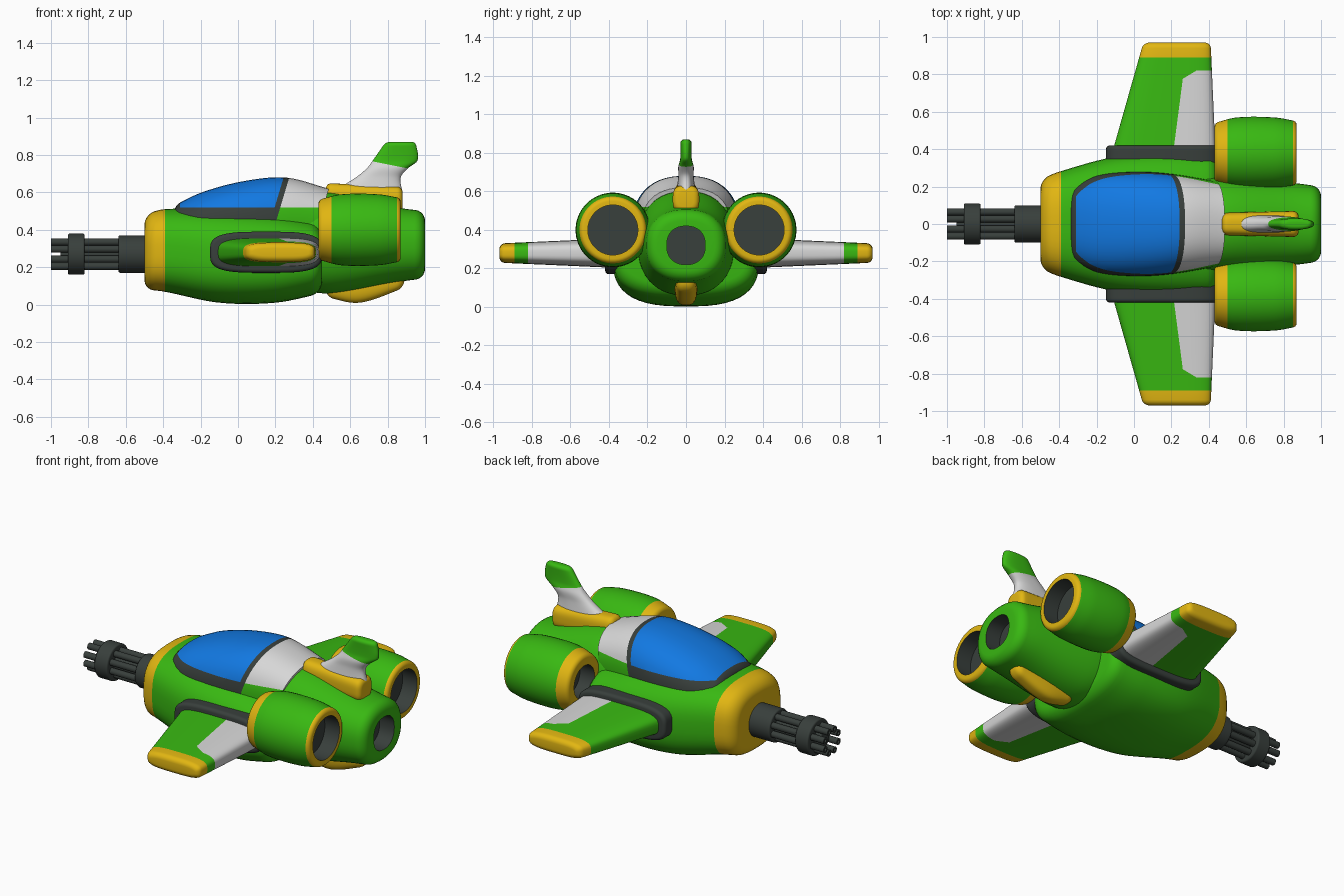
import bpy, bmesh, math
from mathutils import Vector

if "Cube" in bpy.data.objects:
    bpy.data.objects.remove(bpy.data.objects["Cube"])

COLOURS = {
    "green": (.04, .48, .006),
    "yellow": (.76, .47, .006),
    "blue": (.006, .19, .76),
    "white": (.68, .68, .68),
    "dark": (.04, .05, .045),
}
NAMES = list(COLOURS)
AFT, OUT, UP = Vector((1, 0, 0)), Vector((0, 1, 0)), Vector((0, 0, 1))


def make_material(label, rgb):
    material = bpy.data.materials.new(label)
    material.use_nodes = True
    material.diffuse_color = (*rgb, 1)
    shader = material.node_tree.nodes["Principled BSDF"]
    shader.inputs["Base Color"].default_value = (*rgb, 1)
    return material


MATERIALS = [make_material(label, rgb) for label, rgb in COLOURS.items()]


def section_at(rows, t):
    """Smoothly interpolate the cross-section at position t."""
    last = len(rows) - 1

    def slope(k):
        before, after = rows[max(k - 1, 0)], rows[min(k + 1, last)]
        return (after - before) / (after[0] - before[0])

    i = max(k for k in range(last) if rows[k][0] <= t)
    start, end = rows[i], rows[i + 1]
    length = end[0] - start[0]
    u = (t - start[0]) / length
    bend = (1 - u) * slope(i) - u * slope(i + 1)
    return start + (end - start) * u * u * (3 - 2 * u) + bend * length * u * (1 - u)


def rounded_sections(rows, ends, steps):
    """Sample along the part and round its two ends with quarter-circle fillets."""
    first, last = rows[0][0], rows[-1][0]
    samples = {first + (last - first) * k / steps: 0 for k in range(steps + 1)}
    for origin, direction, radius in ((first, 1, ends[0]), (last, -1, ends[1])):
        if radius:
            samples = {t: i for t, i in samples.items() if abs(t - origin) > radius}
            for k in range(6):
                angle = math.pi / 2 * k / 5
                t = origin + direction * radius * (1 - math.cos(angle))
                samples[t] = radius * (1 - math.sin(angle))
    sections = []
    for t in sorted(samples):
        _, centre, wide, high = section_at(rows, t)
        sections.append((t, centre, wide - samples[t], high - samples[t]))
    return sections


def recess(section, radius, depth):
    """A round opening sunk into one end of a part."""
    if not radius:
        return []
    return [(section[0] + d, section[1], radius, radius) for d in (0, depth)]


def place(axis, t, side, centre, a, b):
    if axis == "x":
        return Vector((t, side + a, centre + b))
    if axis == "y":
        return Vector((centre + a, t, side + b))
    return Vector((centre + a, side + b, t))


def loft(name, colour, rows, axis="x", side=0, power=2, ends=(0, 0), bores=(0, 0),
         segments=48, regions=(), lean=None, mirror=False):
    """Skin superellipse sections; each row is position, centre and two half sizes."""
    rows = [Vector(row) for row in rows]
    body = rounded_sections(rows, ends, steps=8 * (len(rows) - 1))
    front = recess(body[0], bores[0], .1)[::-1]
    back = recess(body[-1], bores[1], -.1)
    bm = bmesh.new()
    rings = []
    for t, centre, wide, high in front + body + back:
        ring = []
        for k in range(segments):
            angle = math.tau * (k + .5) / segments
            c, s = math.cos(angle), math.sin(angle)
            a = wide * math.copysign(abs(c) ** (2 / power), c)
            b = high * math.copysign(abs(s) ** (2 / power), s)
            point = place(axis, t, side, centre, a, b)
            ring.append(bm.verts.new(lean(point) if lean else point))
        rings.append(ring)

    base, dark = NAMES.index(colour), NAMES.index("dark")
    spans = len(rings) - 1
    for i in range(spans):
        sunk = (front and i == 0) or (back and i == spans - 1)
        for k in range(segments):
            face = bm.faces.new((rings[i][k - 1], rings[i][k],
                                 rings[i + 1][k], rings[i + 1][k - 1]))
            face.material_index = dark if sunk else base
    bm.faces.new(rings[0]).material_index = dark if front else base
    bm.faces.new(rings[-1]).material_index = dark if back else base

    # Painted regions: cut along each plane and colour the faces beyond all of them
    for paint, planes in regions:
        for normal, distance in planes:
            bmesh.ops.bisect_plane(
                bm, geom=[*bm.verts, *bm.edges, *bm.faces], dist=1e-5,
                plane_co=normal * distance / normal.length_squared, plane_no=normal)
        for face in bm.faces:
            middle = face.calc_center_median()
            inside = all(middle.dot(normal) > distance for normal, distance in planes)
            if inside and face.material_index == base:
                face.material_index = NAMES.index(paint)

    bmesh.ops.recalc_face_normals(bm, faces=bm.faces)
    mesh = bpy.data.meshes.new(name)
    bm.to_mesh(mesh)
    bm.free()
    for material in MATERIALS:
        mesh.materials.append(material)
    for polygon in mesh.polygons:
        polygon.use_smooth = True
    mesh.set_sharp_from_angle(angle=math.radians(45))
    part = bpy.data.objects.new(name, mesh)
    bpy.context.scene.collection.objects.link(part)
    if mirror:
        part.modifiers.new("Mirror", "MIRROR").use_axis = (False, True, False)


def turned(name, colour, profile, height, **options):
    """Round part along x from position and radius pairs."""
    loft(name, colour, [(x, height, r, r) for x, r in profile], **options)


# Main hull with a yellow nose
loft("hull", "green",
     [(-.5, .28, .24, .2), (-.4, .29, .28, .22), (-.1, .26, .36, .25),
      (.2, .25, .38, .24), (.45, .25, .37, .19)],
     power=2.8, ends=(.05, .06), regions=[("yellow", [(-AFT, .39)])])

# Rear body ending in a sunken exhaust
loft("rear_body", "green",
     [(.3, .33, .25, .25), (.5, .33, .25, .27), (.85, .32, .22, .2), (1, .32, .2, .18)],
     power=2.3, ends=(0, .05), bores=(0, .1))


# Canopy glass, dark frame and white spine, with the rear leaning back
def lean_back(point):
    amount = min(1, max(0, 2 * (point.x + .3)))
    return point + AFT * amount * .3 * (point.z - .5)


below_frame = (-UP, -.52)
behind_frame = (AFT - UP * .3, .07)
loft("canopy", "blue",
     [(x, .42, wide, high) for x, wide, high in (
         (-.34, .2, .11), (-.2, .26, .18), (0, .28, .24), (.2, .27, .26), (.45, .23, .2))],
     power=2.4, ends=(.03, 0), lean=lean_back,
     regions=[("green", [below_frame, behind_frame]), ("white", [behind_frame]),
              ("dark", [below_frame]), ("dark", [(-AFT, .31)]),
              ("dark", [(AFT - UP * .3, .04)])])

# Wings with dark root fairings, white panels and yellow tips
loft("wing_root", "dark", [(.3, .15, .3, .11), (.42, .15, .3, .11)],
     axis="y", side=.28, power=3.5, ends=(0, .02), mirror=True)
loft("wing", "green", [(.3, .15, .29, .08), (.97, .23, .18, .05)],
     axis="y", side=.28, power=3.5, ends=(0, .03), mirror=True,
     regions=[("yellow", [(OUT, .89)]),
              ("white", [(AFT - OUT * .13, .16), (-OUT, -.82), (AFT * .6 - OUT, -.62)])])

# Engine pods, open at both ends
turned("engine_pod", "green", [(.43, .16), (.55, .19), (.75, .19), (.87, .17)],
       height=.4, side=.38, ends=(.02, .02), bores=(.1, .13), mirror=True,
       regions=[("yellow", [(-AFT, -.5)]), ("yellow", [(AFT, .85)])])

# Tail fin on a yellow base, with a keel below
loft("fin_base", "yellow", [(.47, .57, .06, .08), (.88, .56, .07, .07)],
     power=3, ends=(.03, .03))
loft("tail_fin", "white",
     [(.6, .69, .19, .05), (.68, .75, .12, .04), (.73, .8, .11, .04),
      (.77, .84, .12, .03), (.87, .87, .08, .03)],
     axis="z", power=2.5, ends=(0, .02), regions=[("green", [(UP + AFT * .2, .91)])])
loft("keel", "yellow", [(.47, .14, .05, .1), (.65, .13, .06, .12), (.89, .15, .05, .06)],
     power=3, ends=(.04, .04))

# Rotary gun: mount, core, clamp and a circle of barrels
gun_height = .27
for name, start, end, radius in (("mount", -.64, -.48, .1), ("core", -.95, -.6, .05),
                                 ("clamp", -.91, -.82, .11)):
    turned("gun_" + name, "dark", [(start, radius), (end, radius)],
           height=gun_height, ends=(.01, .01))
barrels = 8
for i in range(barrels):
    spoke = math.tau * (i + .5) / barrels
    turned(f"gun_barrel_{i + 1}", "dark", [(-1, .02), (-.6, .02)],
           height=gun_height + .07 * math.sin(spoke), side=.07 * math.cos(spoke),
           bores=(.01, 0), segments=12)
